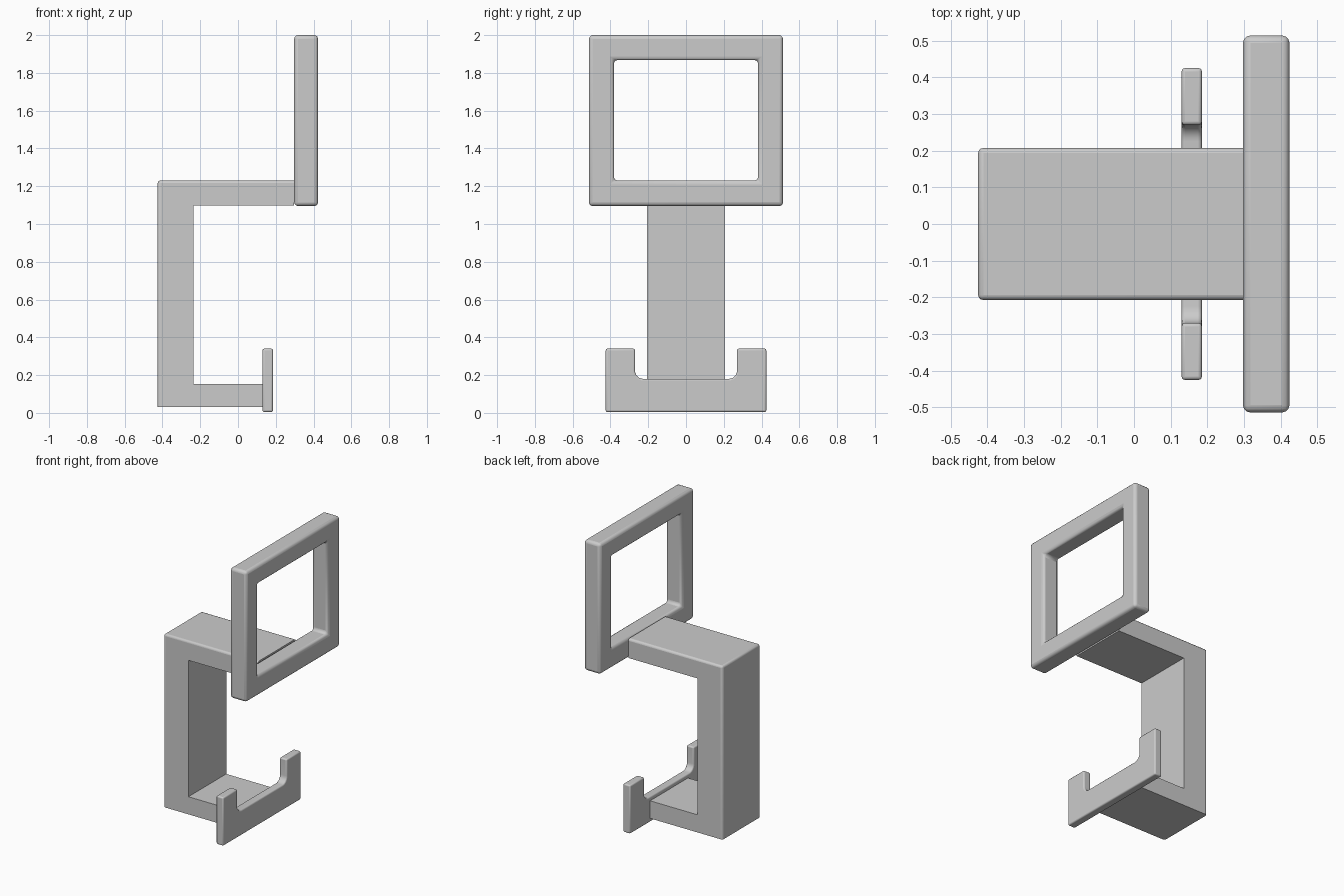
import bpy, bmesh, math
from mathutils import Vector

cube = bpy.data.objects.get("Cube")
if cube:
    bpy.data.objects.remove(cube, do_unlink=True)

grey = bpy.data.materials.new("plain grey")
grey.use_nodes = True
grey.diffuse_color = (0.6, 0.6, 0.6, 1)
grey.node_tree.nodes["Principled BSDF"].inputs["Base Color"].default_value = (0.6, 0.6, 0.6, 1)


def finish(name, bm, width, weighted=None):
    """Make the object; bevel all edges, or only those the rule picks."""
    bmesh.ops.recalc_face_normals(bm, faces=bm.faces)
    if weighted:
        layer = bm.edges.layers.float.new("bevel_weight_edge")
        for e in bm.edges:
            e[layer] = 1.0 if weighted(e) else 0.0
    mesh = bpy.data.meshes.new(name)
    bm.to_mesh(mesh)
    bm.free()
    mesh.materials.append(grey)
    obj = bpy.data.objects.new(name, mesh)
    bpy.context.collection.objects.link(obj)
    bevel = obj.modifiers.new("Soft edges", "BEVEL")
    bevel.width, bevel.segments = width, 3
    bevel.limit_method = "WEIGHT" if weighted else "ANGLE"
    bpy.ops.object.select_all(action="DESELECT")
    obj.select_set(True)
    bpy.context.view_layer.objects.active = obj
    bpy.ops.object.shade_smooth_by_angle(angle=math.radians(35))
    return obj


def prism(points, depth):
    """Extrude a closed outline along the depth vector."""
    bm = bmesh.new()
    face = bm.faces.new([bm.verts.new(p) for p in points])
    new = bmesh.ops.extrude_face_region(bm, geom=[face])["geom"]
    bmesh.ops.translate(bm, vec=depth, verts=[v for v in new if isinstance(v, bmesh.types.BMVert)])
    return bm


def rect(x, half, z0, z1):
    return [(x, -half, z0), (x, half, z0), (x, half, z1), (x, -half, z1)]


# C-shaped bracket: upper arm, upright and lower arm
left, right, inner, tip = -0.425, 0.297, -0.235, 0.135
profile = [(left, 0.03), (tip, 0.03), (tip, 0.152), (inner, 0.152),
           (inner, 1.097), (right, 1.097), (right, 1.23), (left, 1.23)]


def outer_edge(e):
    a, b = (v.co for v in e.verts)
    mid = (a + b) / 2
    if abs(a.y - b.y) > 0.1:
        return mid.x < left + 0.01 and mid.z > 1
    on_top = mid.z > 1.22
    on_back = mid.x < left + 0.01
    on_inside = abs(mid.x - inner) < 0.01
    return on_top or on_back or on_inside


finish("bracket", prism([(x, -0.207, z) for x, z in profile], Vector((0, 0.414, 0))),
       0.014, outer_edge)

# Open rectangular frame, joined from four rings of corners
bm = bmesh.new()
x0, x1 = 0.297, 0.424
outer, opening = (0.514, 1.095, 2.0), (0.382, 1.23, 1.868)
rings = [[bm.verts.new(p) for p in rect(x, *size)]
         for x, size in ((x0, outer), (x1, outer), (x1, opening), (x0, opening))]
for k, ring in enumerate(rings):
    nxt = rings[(k + 1) % 4]
    for i in range(4):
        j = (i + 1) % 4
        bm.faces.new((ring[i], ring[j], nxt[j], nxt[i]))
finish("square_frame", bm, 0.02)

# Upturned cradle with filleted inner corners
r = 0.045
side = [(0.425, 0.005), (0.425, 0.34), (0.27, 0.34)]
for i in range(7):
    a = math.pi / 2 * i / 6
    side.append((0.27 - r + r * math.cos(a), 0.18 + r - r * math.sin(a)))
outline = side + [(-y, z) for y, z in reversed(side)]
cradle = finish("cradle", prism([(0.13, y, z) for y, z in outline], Vector((0.055, 0, 0))), 0.009)
cradle.modifiers["Soft edges"].angle_limit = math.radians(40)
